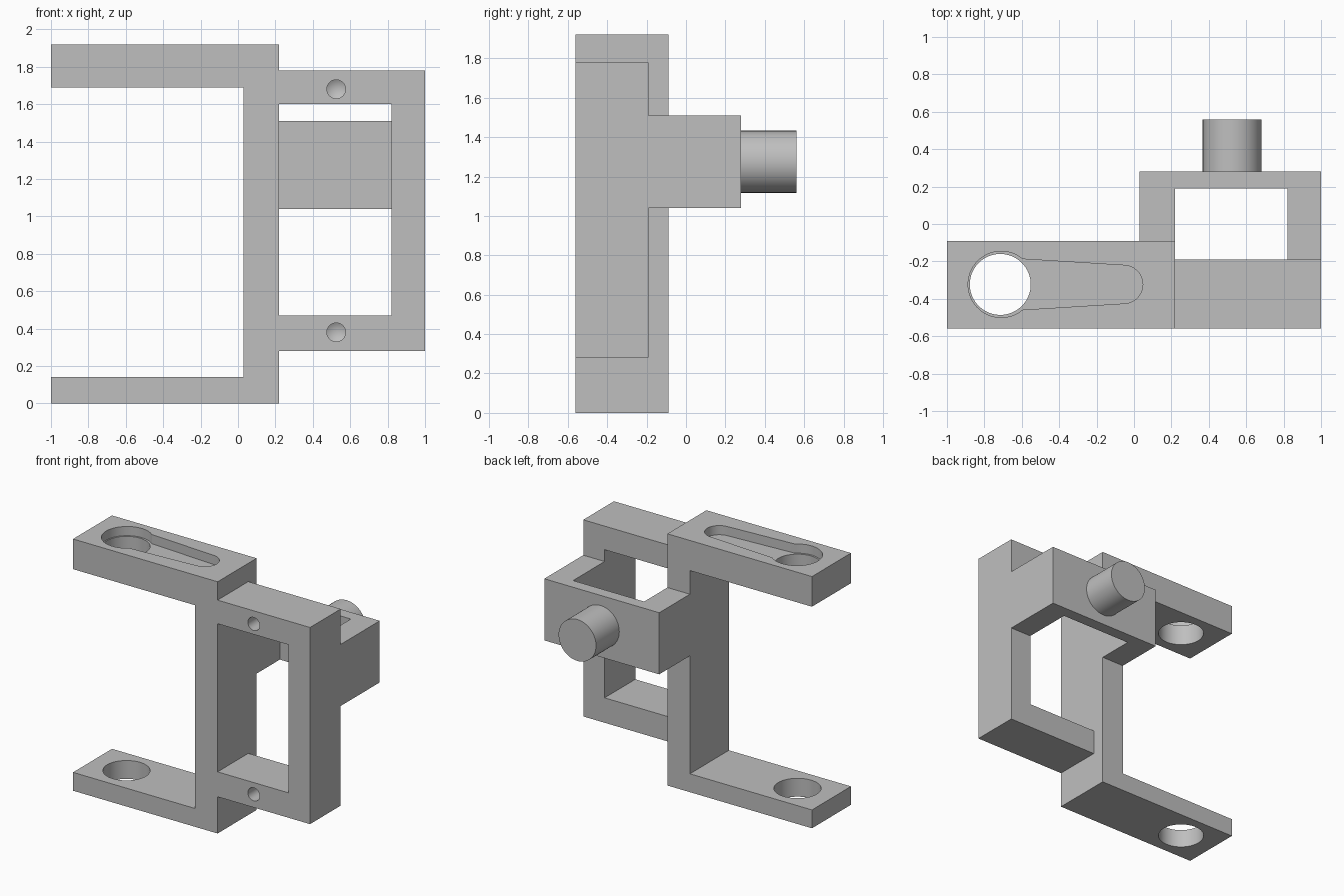
import bpy, bmesh, math
from mathutils import Vector

cube = bpy.data.objects.get("Cube")
if cube:
    bpy.data.objects.remove(cube, do_unlink=True)

grey = bpy.data.materials.new("plain grey")
grey.use_nodes = True
colour = (0.52, 0.52, 0.52, 1)
grey.diffuse_color = colour
grey.node_tree.nodes["Principled BSDF"].inputs["Base Color"].default_value = colour


def finish(bm, name):
    bmesh.ops.recalc_face_normals(bm, faces=bm.faces)
    mesh = bpy.data.meshes.new(name)
    bm.to_mesh(mesh)
    bm.free()
    mesh.materials.append(grey)
    obj = bpy.data.objects.new(name, mesh)
    bpy.context.collection.objects.link(obj)
    return obj


def prism(name, points, axis, low, high):
    """Extrude a flat outline along y (outline in x, z) or z (outline in x, y)."""
    bm = bmesh.new()
    place = (lambda a, b: (a, low, b)) if axis == "y" else (lambda a, b: (a, b, low))
    face = bm.faces.new([bm.verts.new(place(*p)) for p in points])
    out = bmesh.ops.extrude_face_region(bm, geom=[face])
    shift = Vector((0, high - low, 0) if axis == "y" else (0, 0, high - low))
    bmesh.ops.translate(bm, vec=shift, verts=[g for g in out["geom"] if isinstance(g, bmesh.types.BMVert)])
    return finish(bm, name)


def arc(cx, cy, r, start, end, steps):
    angles = [math.radians(start + (end - start) * i / steps) for i in range(steps + 1)]
    return [(cx + r * math.cos(a), cy + r * math.sin(a)) for a in angles]


def disc(cx, cy, r, n=64):
    return arc(cx, cy, r, 0, 360, n)[:-1]


def cut(obj, cutter):
    cutter.hide_render = True
    mod = obj.modifiers.new("cut", "BOOLEAN")
    mod.operation = "DIFFERENCE"
    mod.solver = "EXACT"
    mod.object = cutter
    bpy.context.view_layer.objects.active = obj
    bpy.ops.object.modifier_apply(modifier=mod.name)
    bpy.data.objects.remove(cutter, do_unlink=True)


FRONT = -0.56

# Column with an upper and a lower arm
clamp = prism("column_and_arms", [(-1, 0), (0.22, 0), (0.22, 1.92), (-1, 1.92), (-1, 1.69),
                                  (0.03, 1.69), (0.03, 0.14), (-1, 0.14)], "y", FRONT, -0.09)
cut(clamp, prism("arm_bore", disc(-0.715, -0.323, 0.163), "z", -0.1, 2.1))

# Keyhole recess in the upper arm: round pocket joined to a tapered slot
keyhole = arc(-0.71, -0.323, 0.177, 50, 310, 48) + arc(-0.055, -0.323, 0.102, -87, 87, 24)
cut(clamp, prism("keyhole_recess", keyhole, "z", 1.85, 2.1))

# Side frame, open towards the column
frame = prism("side_frame", [(0.22, 0.28), (1, 0.28), (1, 1.78), (0.22, 1.78), (0.22, 1.6),
                             (0.82, 1.6), (0.82, 0.47), (0.22, 0.47)], "y", FRONT, -0.19)

# Blind drilled holes with conical ends
for z in (0.38, 1.68):
    bm = bmesh.new()
    r, depth = 0.05, 0.2
    rings = []
    for y in (FRONT - 0.1, FRONT + depth):
        rings.append([bm.verts.new((x, y, h)) for x, h in disc(0.525, z, r, 32)])
    tip = bm.verts.new((0.525, FRONT + depth + 0.03, z))
    bm.faces.new(rings[0])
    for i in range(32):
        j = (i + 1) % 32
        bm.faces.new((rings[0][i], rings[0][j], rings[1][j], rings[1][i]))
        bm.faces.new((rings[1][i], rings[1][j], tip))
    cut(frame, finish(bm, "drill"))

# Rear bracket bridging the column and the frame
bracket = prism("rear_bracket", [(0.03, -0.09), (0.22, -0.09), (0.22, 0.19), (0.82, 0.19),
                                 (0.82, -0.19), (1, -0.19), (1, 0.28), (0.03, 0.28)], "z", 1.04, 1.51)

# Round rear peg
peg = prism("rear_peg", disc(0.525, 1.275, 0.158), "y", 0.28, 0.56)

# Smooth the round walls, keep the edges sharp
bpy.ops.object.select_all(action="DESELECT")
for obj in (clamp, frame, bracket, peg):
    obj.select_set(True)
bpy.context.view_layer.objects.active = clamp
bpy.ops.object.shade_smooth_by_angle(angle=math.radians(25))
